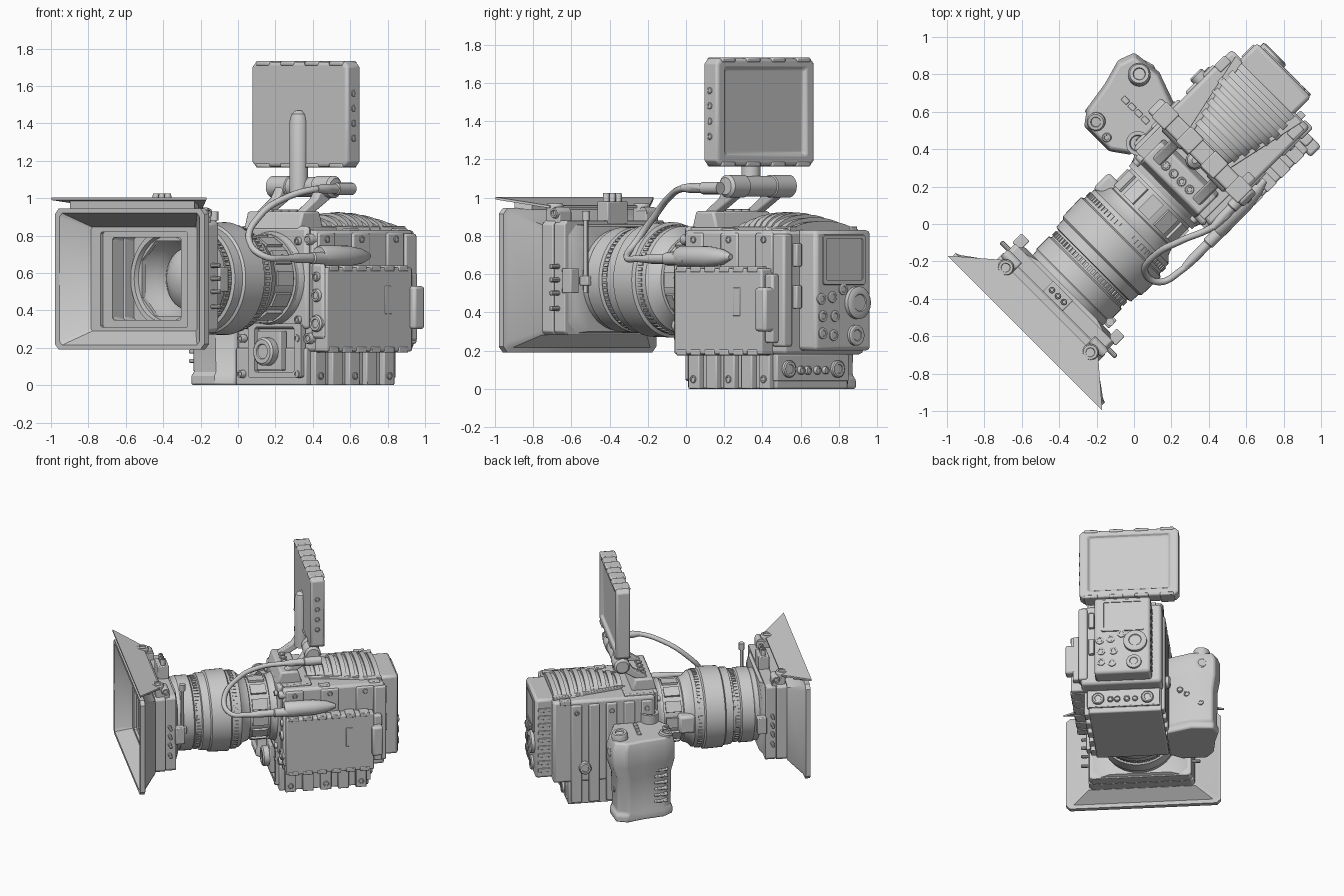
import bpy, bmesh
from math import pi, sin, cos, radians
from mathutils import Matrix, Vector

# Built in camera space: x = across, y = backwards along lens, z = up. Turned 45 degrees at the end.
LZ = 0.57  # lens axis height


def loft(name, rings, cap=True, close=False, bevel=0):
    bm = bmesh.new()
    vs = [[bm.verts.new(p) for p in r] for r in rings]
    n = len(vs[0])
    for a, b in zip(vs, vs[1:] + (vs[:1] if close else [])):
        for i in range(n):
            j = (i + 1) % n
            bm.faces.new((a[i], a[j], b[j], b[i]))
    if cap and not close:
        bm.faces.new(vs[0])
        bm.faces.new(vs[-1])
    bmesh.ops.recalc_face_normals(bm, faces=bm.faces)
    me = bpy.data.meshes.new(name)
    bm.to_mesh(me)
    bm.free()
    ob = bpy.data.objects.new(name, me)
    bpy.context.collection.objects.link(ob)
    if bevel:
        m = ob.modifiers.new("bevel", 'BEVEL')
        m.width, m.segments, m.limit_method = bevel, 2, 'ANGLE'
        m.angle_limit = radians(35)
    return ob


def box(name, x0, x1, y0, y1, z0, z1, bevel=0.006):
    return loft(name, [[(x0, y0, z), (x1, y0, z), (x1, y1, z), (x0, y1, z)] for z in (z0, z1)], bevel=bevel)


def prism(name, pts, axis, a, b, bevel=0.008):
    put = {'x': lambda p, q, t: (t, p, q), 'y': lambda p, q, t: (p, t, q), 'z': lambda p, q, t: (p, q, t)}[axis]
    return loft(name, [[put(p, q, t) for p, q in pts] for t in (a, b)], bevel=bevel)


def turn(name, prof, start, axis, seg=24, close=False):
    # profile of (distance along axis, radius)
    d = Vector(axis).normalized()
    s = d.orthogonal().normalized()
    t = d.cross(s)
    o = Vector(start)
    return loft(name, [[o + d * h + (s * cos(2 * pi * i / seg) + t * sin(2 * pi * i / seg)) * r
                        for i in range(seg)] for h, r in prof], close=close)


def knob(name, start, axis, r, h, seg=20):
    return turn(name, [(0, r), (h * .8, r), (h, r * .85), (h, r * .55), (h * .85, r * .5)], start, axis, seg)


def rect(y, w, z0, z1, c, x=0):
    return [(x - w + c, y, z0), (x + w - c, y, z0), (x + w, y, z0 + c), (x + w, y, z1 - c),
            (x + w - c, y, z1), (x - w + c, y, z1), (x - w, y, z1 - c), (x - w, y, z0 + c)]


# ---- matte box
loft("matte_hood", [rect(*r) for r in [
    (-.68, .41, .28, .86, .02), (-.775, .54, .215, .925, .03), (-.785, .565, .19, .945, .03), (-.82, .565, .19, .945, .03),
    (-.82, .53, .215, .92, .02), (-.71, .40, .29, .845, .01), (-.71, .33, .31, .82, .01),
    (-.69, .33, .31, .82, .01), (-.69, .26, .35, .79, .01), (-.66, .26, .35, .79, .01)]], close=True)
for k, (y, w) in enumerate(((-.68, .385), (-.60, .375))):
    loft(f"filter_stage_{k}", [rect(*r) for r in [
        (y, w, .28, .88, .02), (y + .078, w, .28, .88, .02),
        (y + .078, .26, .33, .81, .03), (y, .26, .33, .81, .03)]], close=True, bevel=.005)
loft("top_flag", [[(-.585, -.825, z), (.585, -.825, z), (.37, -.64, z - .045), (-.37, -.64, z - .045)]
                  for z in (.99, 1.003)])
loft("flag_lip", [[(-.47, -.80, z), (.47, -.80, z), (.42, -.72, z - .01), (-.42, -.72, z - .01)] for z in (.945, .985)])
box("flag_clamp", -.09, .06, -.60, -.52, .86, .98)
for i in range(3):
    knob("clamp_screw", (-.06 + .045 * i, -.56, .97), (0, 0, 1), .018, .055, 12)
for s in (-1, 1):
    box("flag_bracket", s * .32 - .045, s * .32 + .045, -.67, -.57, .86, .93)
    knob("flag_knob", (s * .32, -.65, .92), (0, 0, 1), .045, .05)
    knob("flag_hinge", (s * .28, -.60, .92), (s, 0, 0), .03, .1)
    box("side_clip", s * .36 - .03, s * .36 + .03, -.53, -.46, .5, .63)
    for z in (.42, .5, .57, .64):
        turn("side_pin", [(0, .013), (.07, .013), (.075, .008)], (s * .36, -.57, z), (s, 0, 0), 10)
turn("clamp_rod", [(0, .013), (.38, .013), (.38, .022), (.43, .022)], (.28, -.46, .5), (0, 0, 1), 12)
box("rod_clamp", .24, .30, -.49, -.43, .54, .59)
loft("rear_plate", [rect(*r) for r in [(-.525, .35, .29, .86, .05), (-.50, .32, .3, .85, .1),
                                     (-.50, .20, .37, .77, .1), (-.525, .20, .37, .77, .1)]], close=True)

# ---- lens barrel
turn("lens_barrel", [(-.55, .235), (-.55, .262), (-.47, .268), (-.46, .275), (-.37, .275), (-.36, .262), (-.31, .262),
                     (-.305, .282), (-.25, .285), (-.24, .298), (-.10, .302), (-.09, .285), (-.02, .28), (.01, .25),
                     (.05, .235), (.055, .222), (.2, .222), (.2, .24), (.24, .24), (.24, .2), (.3, .2),
                     (.3, .12), (-.36, .17), (-.42, .2)], (0, 0, LZ), (0, 1, 0), 56, close=True)
turn("front_glass", [(-.45, .02), (-.44, .07), (-.42, .12), (-.38, .165), (-.34, .175)], (0, 0, LZ), (0, 1, 0), 40)
for nm, y0, y1, r, n, w in (("focus_tooth", -.35, -.32, .264, 64, .008), ("iris_tooth", -.075, -.045, .283, 64, .008),
                            ("grip_pad", .07, .185, .228, 12, .04)):
    for i in range(n):
        m = Matrix.Translation((0, 0, LZ)) @ Matrix.Rotation(2 * pi * i / n, 4, 'Y')
        box(f"{nm}_{i}", -w, w, y0, y1, r - .02, r + .006, 0).data.transform(m)
box("lens_side_block", -.29, -.2, -.02, .1, .5, .64, .02)

# ---- main body
box("body", -.29, .30, .28, 1.03, .18, .83, .02)
prism("body_base", [(-.28, .26), (.25, .26), (.25, .92), (-.28, .92)], 'z', 0, .2, .01)
box("front_plate", -.25, .27, .25, .29, .3, .85, .03)
turn("mount_ring", [(0, .24), (.05, .26), (.07, .26)], (0, .22, LZ), (0, 1, 0), 40)
loft("front_recess_frame", [rect(*r, x=.04) for r in [(.27, .2, .04, .33, .01), (.235, .2, .04, .33, .01),
                                                   (.235, .15, .07, .31, .01), (.27, .15, .07, .31, .01)]], close=True)
box("front_dial_seat", -.08, .10, .22, .27, .08, .29)
knob("front_dial", (.01, .22, .18), (0, -1, 0), .075, .05, 28)
for x in (-.22, .21):
    for z in (.06, .25, .35, .77):
        knob("front_screw", (x, .27, z), (0, -1, 0), .022, .04, 12)
for i in range(5):
    y = .30 + .13 * i
    box(f"base_rib_right_{i}", .24, .285, y, y + .08, 0, .2)
    box(f"base_rib_left_{i}", -.305, -.27, y, y + .08, .02, .8, .01)
    if i % 2 == 0:
        knob("base_screw", (.28, y + .04, .05), (1, 0, 0), .02, .012, 12)
        knob("left_screw", (-.30, y + .04, .74), (-1, 0, 0), .018, .012, 12)
        box(f"upper_rib_right_{i}", .28, .31, y, y + .13, .6, .815, .01)
        knob("upper_screw", (.305, y + .065, .78), (1, 0, 0), .018, .012, 12)
knob("left_release_button", (-.29, .80, .3), (-1, 0, 0), .045, .045)

# ---- right side module
box("side_module", .26, .38, .29, .94, .18, .63, .01)
for i in range(6):
    y = .31 + .105 * i
    for z in (.175, .61):
        box(f"module_tab_{i}", .28, .385, y, y + .07, z, z + .03, .005)
box("module_label_plate", .37, .384, .73, .78, .38, .53, .004)
box("module_latch", .33, .415, .92, 1.0, .3, .53, .015)
box("latch_strip", .31, .36, .94, 1.0, .24, .6, .01)
turn("cable_housing", [(0, .05), (.02, .058), (.22, .056), (.32, .04), (.38, .015)], (.33, .28, .69), (0, 1, 0), 24)
for z, r in ((.48, .035), (.33, .045), (.58, .025)):
    knob("front_button", (.325, .3, z), (0, -1, 0), r, .045)
box("button_strip", .28, .37, .272, .3, .25, .65, .02)
for z in (.78, .25):
    knob("corner_screw", (.27, .3, z), (0, -1, 0), .03, .05)

# ---- rear module and controls
box("rear_module", -.22, .19, 1.0, 1.15, .2, .83, .02)
loft("rear_display", [rect(*r, x=-.015) for r in [(1.12, .16, .54, .81, .01), (1.158, .155, .545, .805, .01),
                                                (1.158, .135, .57, .785, .005), (1.152, .135, .57, .785, .005)]])
knob("rear_dial", (-.11, 1.145, .45), (0, 1, 0), .085, .035, 32)
knob("rear_wheel", (-.1, 1.145, .28), (0, 1, 0), .055, .025)
for x, z in ((.15, .47), (.07, .48), (.14, .38), (.05, .38), (.14, .29), (.06, .28), (-.01, .52)):
    knob("rear_button", (x, 1.145, z), (0, 1, 0), .03, .015, 16)
for i in range(9):
    box(f"rear_edge_tooth_{i}", -.228, -.21, 1.04, 1.13, .25 + i * .06, .28 + i * .06, .004)
for z0, z1 in ((.64, .76), (.42, .54)):
    box("rear_side_latch", .2, .24, 1.02, 1.06, z0, z1)
box("rear_corner_post", .25, .315, .95, 1.04, .22, .81, .012)
box("connector_panel", -.27, .26, .9, .935, .04, .18)
for x, r in ((.18, .045), (.09, .022), (.04, .022), (-.03, .022), (-.09, .02), (-.18, .045)):
    knob("connector", (x, .93, .09 + r * .3), (0, 1, 0), r, .025, 16)


# ---- arched vent on top
def arch(y, w, h):
    return [(w * cos(pi * i / 12), y, .82 + h * sin(pi * i / 12)) for i in range(13)]


def size(t):
    return .12 + .11 * min(1, t * 1.3), .03 + .075 * sin(pi * (.12 + .76 * t))


loft("vent_core", [arch(.5 + .5 * t / 8, size(t / 8)[0] - .01, size(t / 8)[1] - .022) for t in range(9)])
for i in range(9):
    w, h = size(i / 8)
    y = .49 + .061 * i
    loft(f"vent_rib_{i}", [arch(y, w, h), arch(y + .036, w, h)])
for s in (-1, 1):
    prism("vent_side_rail", [(s * .13, .47), (s * .11, .47), (s * .2, 1.02), (s * .25, 1.02)], 'z', .82, .85, .005)
box("top_plate", -.27, .25, .28, .50, .82, .845)
for x, y in ((-.27, .9), (.26, .55), (.26, .92)):
    box("top_lug", x - .025, x + .025, y, y + .08, .8, .838)

# ---- side grip
G = [(-.27, .25), (-.37, .18), (-.56, .18), (-.62, .26), (-.645, .42), (-.685, .56), (-.65, .65), (-.48, .67), (-.28, .60)]
loft("side_grip", [[(-.42 + (x + .42) * k, .38 + (y - .38) * k2 + dy, z) for x, y in G] for z, k, k2, dy in
                   ((0, .93, .92, 0), (.05, .93, .92, 0), (.07, .89, .86, 0), (.34, .90, .88, 0), (.44, .98, 1, 0),
                    (.57, .98, 1, 0), (.63, .9, .92, 0))], bevel=.012)
turn("grip_thumb_rest", [(-.14, .02), (-.12, .07), (-.06, .09), (.0, .095), (.06, .07), (.09, .03)],
     (-.53, .58, .53), (-.3, 1, 0), 24)
knob("grip_dial", (-.54, .58, .6), (-.1, .1, 1), .06, .08, 28)
knob("grip_trigger", (-.53, .25, .60), (0, -.2, 1), .05, .05)
knob("grip_button", (-.43, .23, .6), (0, -.2, 1), .025, .04)
for i in range(4):
    box(f"grip_key_{i}", -.52 + .05 * i, -.48 + .05 * i, .42, .45, .62, .64, .004)
    knob("grip_rear_button", (-.54 + .05 * i, .60, .22 + .04 * i), (0, 1, 0), .022, .03, 12)
for i in range(6):
    box(f"grip_ridge_{i}", -.615, -.5, .24, .34, .12 + .05 * i, .14 + .05 * i, .006)
turn("rosette_post", [(0, .065), (.16, .065), (.16, .045), (.14, .04)], (-.29, .32, .54), (0, 0, 1), 24)

# ---- top bracket, arms and monitor
prism("top_bracket", [(.25, .83), (.44, .83), (.41, .93), (.28, .93)], 'x', -.21, .21, .012)
for i in range(4):
    knob("bracket_hole", (-.1 + .06 * i, .34, .925), (0, 0, 1), .025, .015, 16)
for s in (-1, 1):
    prism("bracket_arm", [(.29, .91), (.38, .91), (.53, 1.0), (.55, 1.08), (.47, 1.08), (.42, 1.0)], 'x',
          s * .15 - .03, s * .15 + .03, .01)
turn("hinge_tube", [(0, .045), (.015, .06), (.15, .06), (.155, .054), (.35, .054), (.355, .06), (.47, .06), (.485, .045)],
     (-.26, .515, 1.06), (1, 0, 0), 28)
turn("monitor_stem", [(0, .05), (.38, .05), (.42, .04), (.44, .015)], (-.01, .47, 1.03), (0, 0, 1), 24)
loft("monitor", [rect(*r, x=-.013) for r in [(.475, .35, 1.18, 1.715, .02), (.485, .362, 1.168, 1.728, .025),
                                           (.57, .362, 1.168, 1.728, .025), (.58, .35, 1.18, 1.715, .02),
                                           (.58, .305, 1.22, 1.685, .01), (.56, .285, 1.235, 1.67, .01)]], bevel=.006)
for i in range(4):
    x = -.29 + .185 * i
    for z in (1.163, 1.708):
        box(f"monitor_pad_{i}", x - .05, x + .05, .47, .585, z, z + .025, .008)
for z in (1.32, 1.4, 1.48, 1.56):
    knob("monitor_key", (.34, .525, z), (1, 0, 0), .018, .014, 12)


# ---- monitor cable with plugs (points given in world space)
def local(x, y, z):
    return Vector(((x - y) * .7071, (x + y) * .7071, z))


cu = bpy.data.curves.new("monitor_cable", 'CURVE')
cu.dimensions, cu.bevel_depth, cu.bevel_resolution, cu.resolution_u = '3D', .018, 3, 8
sp = cu.splines.new('BEZIER')
path = [(.56, .11, 1.05), (.43, -.01, 1.05), (.25, -.09, 1.0), (.12, -.16, .91), (.06, -.26, .77),
        (.14, -.31, .69), (.25, -.25, .68), (.45, -.06, .68)]
sp.bezier_points.add(len(path) - 1)
for bp, p in zip(sp.bezier_points, path):
    bp.co = local(*p)
    bp.handle_left_type = bp.handle_right_type = 'AUTO'
bpy.context.collection.objects.link(bpy.data.objects.new("monitor_cable", cu))
for a, b in (((.61, .18, 1.05), (.42, -.02, 1.05)), ((.5, .0, .68), (.27, -.23, .68))):
    a, b = local(*a), local(*b)
    n = (b - a).length
    turn("cable_plug", [(0, .033), (n * .45, .033), (n * .47, .026), (n * .8, .026), (n, .018)], a, b - a, 16)

# ---- smooth shading and 45 degree turn
bpy.ops.object.select_all(action='DESELECT')
for ob in bpy.context.collection.objects:
    ob.matrix_world = Matrix.Rotation(-pi / 4, 4, 'Z') @ ob.matrix_world
    if ob.type == 'MESH':
        ob.select_set(True)
        bpy.context.view_layer.objects.active = ob
bpy.ops.object.shade_smooth_by_angle(angle=radians(30))
